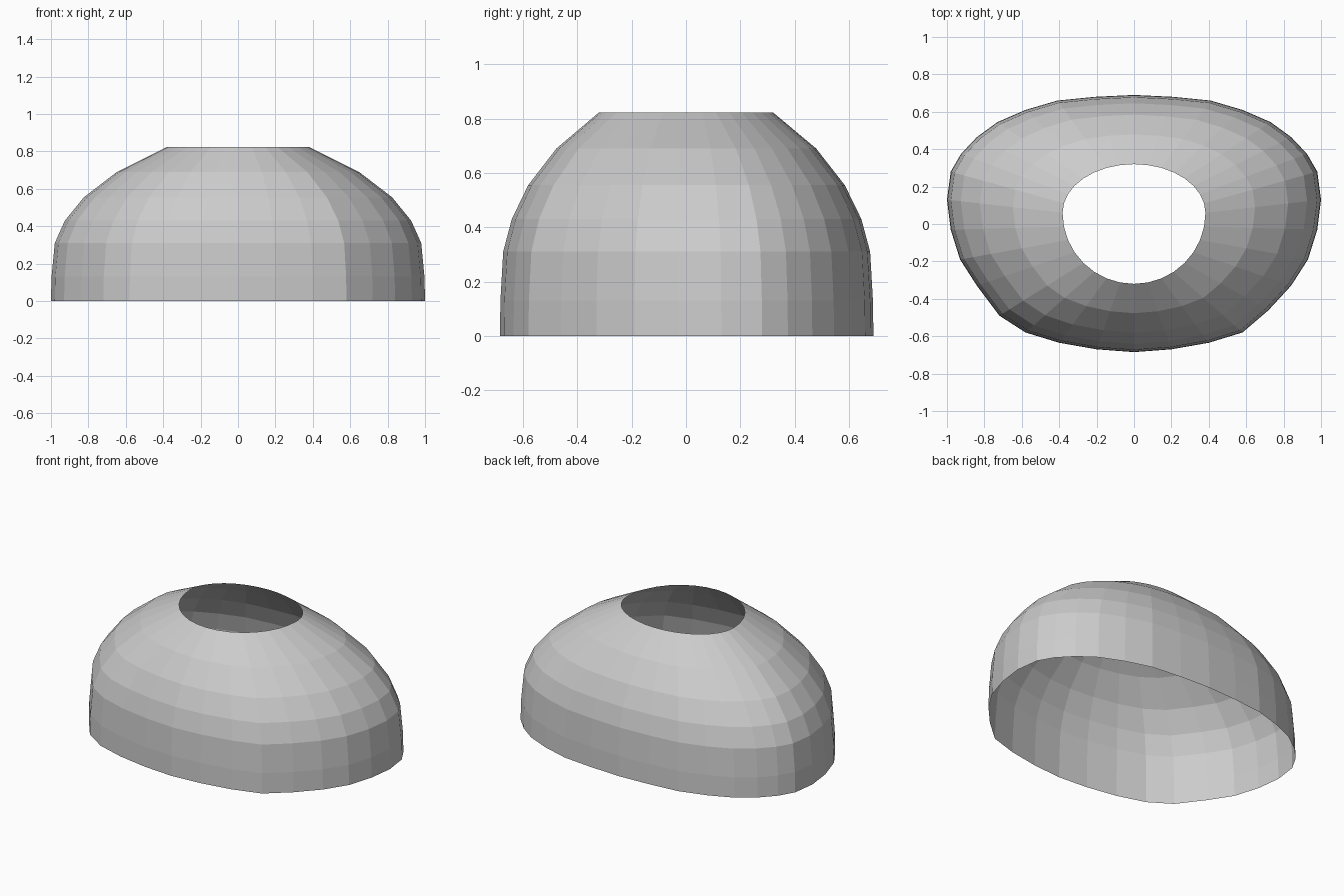
import bpy
import math

if "Cube" in bpy.data.objects:
    bpy.data.objects.remove(bpy.data.objects["Cube"])

# Half outline of the base, from the back middle round to the front middle
HALF = [(0, .69), (.21, .68), (.41, .66), (.58, .61), (.73, .545), (.84, .465),
        (.925, .375), (.98, .28), (1, .13), (.98, -.03), (.93, -.19), (.84, -.33),
        (.72, -.46), (.58, -.58), (.40, -.635), (.20, -.67), (0, -.685)]
# Mirror it; one front left corner bulges slightly
outline = HALF + [(-x, y) for x, y in HALF[-2:0:-1]]
outline[20] = (-.72, -.49)
N = len(outline)


def hole_point(i):
    """Rounded egg shape of the top opening."""
    a = 2 * math.pi * i / N
    c = math.cos(a)
    return .382 * math.sin(a), .06 + (.26 if c > 0 else .38) * c


# Rings: height, blend from base outline to top opening
RINGS = [(0, 0), (.13, .005), (.31, .033), (.43, .12), (.555, .285), (.69, .57), (.823, 1)]

verts = []
for z, t in RINGS:
    for i, (x, y) in enumerate(outline):
        hx, hy = hole_point(i)
        verts.append((x + (hx - x) * t, y + (hy - y) * t, z))

faces = []
for r in range(len(RINGS) - 1):
    for i in range(N):
        j = (i + 1) % N
        faces.append((r * N + j, r * N + i, (r + 1) * N + i, (r + 1) * N + j))

# Open, flat-faced dome shell
mesh = bpy.data.meshes.new("dome_shell")
mesh.from_pydata(verts, [], faces)
mesh.update()
shell = bpy.data.objects.new("dome_shell", mesh)
bpy.context.collection.objects.link(shell)
